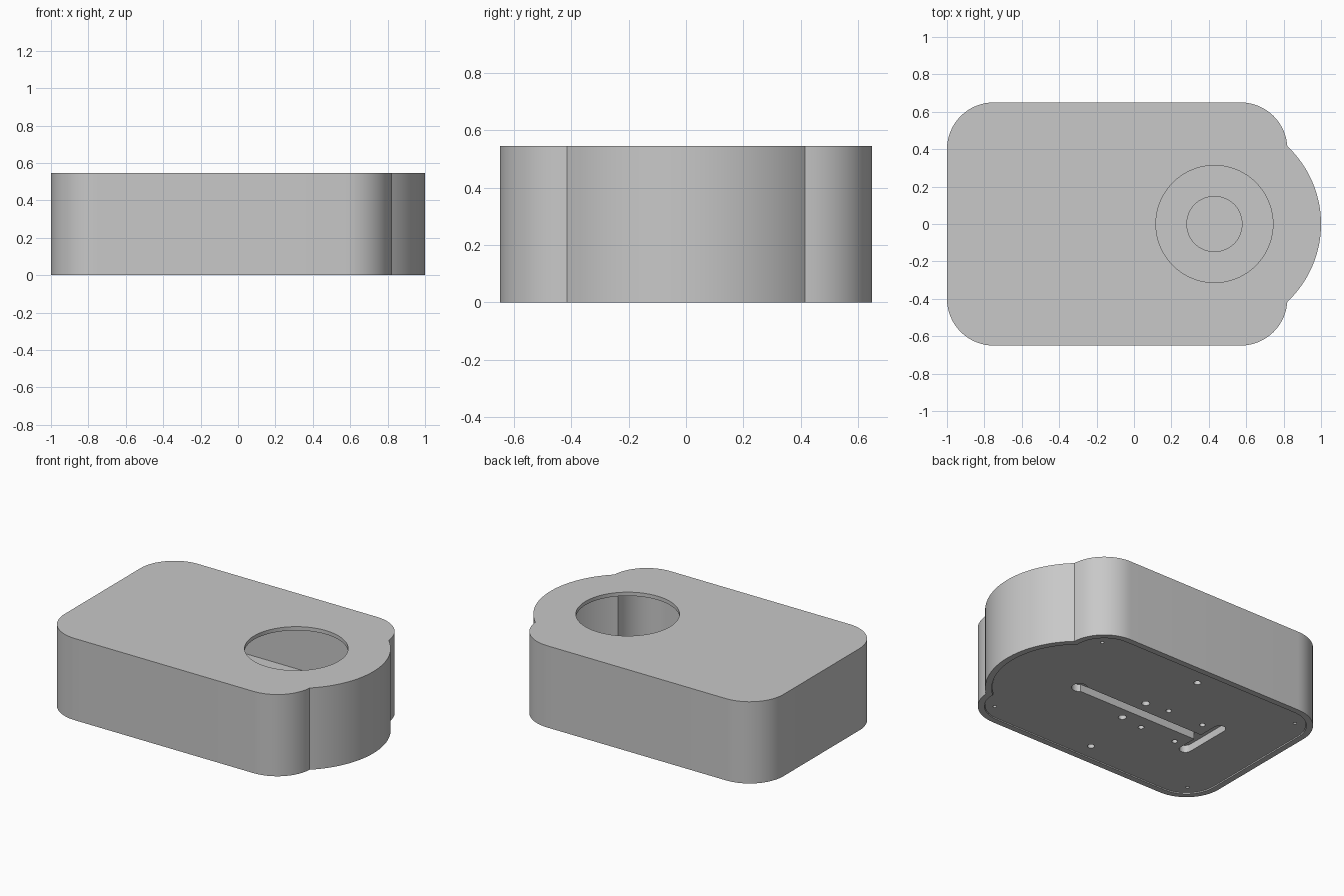
import bpy, bmesh
from math import pi, cos, sin, acos, hypot

old = bpy.data.objects.get("Cube")
if old:
    bpy.data.objects.remove(old, do_unlink=True)

grey = bpy.data.materials.new("plain grey")
grey.use_nodes = True
COLOUR = (0.58, 0.58, 0.58, 1)
grey.diffuse_color = COLOUR
grey.node_tree.nodes["Principled BSDF"].inputs["Base Color"].default_value = COLOUR

HUB = 0.43       # x of the rounded lobe and the opening
HEIGHT = 0.545
FLOOR = 0.065    # top of the base plate


def arc(cx, cy, r, a0, a1, n):
    return [(cx + r * cos(a0 + (a1 - a0) * i / n),
             cy + r * sin(a0 + (a1 - a0) * i / n)) for i in range(n + 1)]


def circle(cx, cy, r, n=32):
    return arc(cx, cy, r, 0, 2 * pi, n)[:-1]


def capsule(x0, y0, x1, y1, r, turn):
    """Slot outline; turn is the direction of its long axis."""
    return (arc(x1, y1, r, turn - pi / 2, turn + pi / 2, 12)
            + arc(x0, y0, r, turn + pi / 2, turn + 3 * pi / 2, 12))


def case_outline(inset):
    """Rounded rectangle with a round lobe on its +x end."""
    lobe, corner = 0.57 - inset, 0.25 - inset
    half = acos((0.82 - inset - HUB) / lobe)
    pts = arc(HUB, 0, lobe, -half, half, 40)
    centres = [(0.57, 0.4), (-0.75, 0.4), (-0.75, -0.4), (0.57, -0.4)]
    for i, (cx, cy) in enumerate(centres):
        pts += [p for p in arc(cx, cy, corner, i * pi / 2, (i + 1) * pi / 2, 16)
                if hypot(p[0] - HUB, p[1]) > lobe + 0.002]
    return pts


def prism(name, outline, z0, z1):
    bm = bmesh.new()
    face = bm.faces.new([bm.verts.new((x, y, z0)) for x, y in outline])
    out = bmesh.ops.extrude_face_region(bm, geom=[face])
    top = [v for v in out["geom"] if isinstance(v, bmesh.types.BMVert)]
    bmesh.ops.translate(bm, verts=top, vec=(0, 0, z1 - z0))
    bmesh.ops.recalc_face_normals(bm, faces=bm.faces)
    mesh = bpy.data.meshes.new(name)
    bm.to_mesh(mesh)
    bm.free()
    mesh.materials.append(grey)
    ob = bpy.data.objects.new(name, mesh)
    bpy.context.collection.objects.link(ob)
    return ob


def select(ob):
    bpy.ops.object.select_all(action="DESELECT")
    ob.select_set(True)
    bpy.context.view_layer.objects.active = ob


def cut(ob, outline, z0, z1):
    tool = prism("cutter", outline, z0, z1)
    tool.hide_render = True
    mod = ob.modifiers.new("cut", "BOOLEAN")
    mod.operation, mod.solver, mod.object = "DIFFERENCE", "EXACT", tool
    select(ob)
    bpy.ops.object.modifier_apply(modifier=mod.name)
    bpy.data.objects.remove(tool, do_unlink=True)


# Hollow shell, open below, with a round opening in its thin top
shell = prism("case_shell", case_outline(0), 0, HEIGHT)
cut(shell, case_outline(0.04), -0.1, HEIGHT - 0.025)
cut(shell, circle(HUB, 0, 0.313, 72), 0.4, 0.7)

# Base plate with a T-shaped cable groove underneath
plate = prism("base_plate", case_outline(0.043), 0.006, FLOOR)
GROOVE = 0.055
cut(plate, capsule(-0.54, 0, HUB, 0, 0.032, 0), -0.1, GROOVE)
cut(plate, capsule(-0.54, -0.16, -0.54, 0.16, 0.038, pi / 2), -0.1, GROOVE)
cut(plate, circle(HUB, 0, 0.048), -0.1, GROOVE)

# Screw and vent holes, in mirrored pairs: x, y, radius, top
holes = [(0, 0.11, 0.025, 0.05), (-0.165, 0.13, 0.018, 0.05),
         (-0.43, 0.13, 0.018, 0.05), (-0.08, 0.5, 0.022, 0.1),
         (0.675, 0.505, 0.011, 0.05), (-0.845, 0.505, 0.011, 0.05)]
for x, y, r, top in holes:
    for side in (-1, 1):
        cut(plate, circle(x, y * side, r, 20), -0.1, top)

# Low round boss under the opening
boss = prism("floor_boss", circle(HUB, 0, 0.15, 64), FLOOR - 0.004, FLOOR + 0.035)

for ob in (shell, plate, boss):
    select(ob)
    bpy.ops.object.shade_smooth_by_angle(angle=pi / 6)
